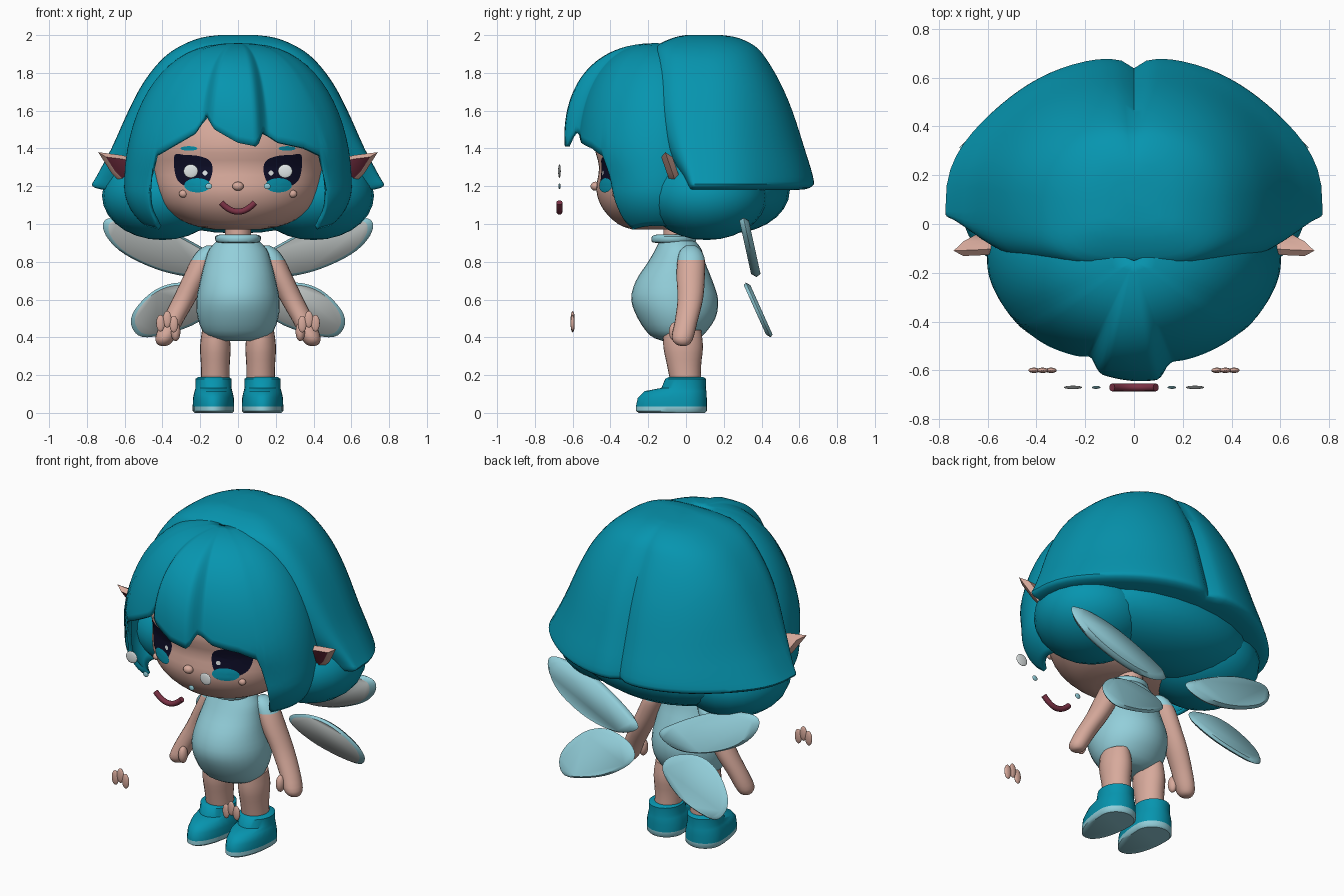
import bpy, bmesh, math
from mathutils import Vector
from mathutils.bvhtree import BVHTree

old = bpy.data.objects.get("Cube")
if old:
    bpy.data.objects.remove(old)


def material(name, r, g, b):
    m = bpy.data.materials.new(name)
    m.use_nodes = True
    m.diffuse_color = (r, g, b, 1)
    bsdf = next(n for n in m.node_tree.nodes if n.type == 'BSDF_PRINCIPLED')
    bsdf.inputs["Base Color"].default_value = (r, g, b, 1)
    bsdf.inputs["Roughness"].default_value = 0.7
    return m


TEAL = material("teal", 0.002, 0.3, 0.43)
SKIN = material("skin", 0.68, 0.4, 0.33)
PALE = material("pale_blue", 0.29, 0.62, 0.7)
PEARL = material("pearl_grey", 0.56, 0.6, 0.59)
WHITE = material("white", 0.8, 0.85, 0.85)
NAVY = material("navy", 0.004, 0.004, 0.02)
ROSE = material("dark_rose", 0.2, 0.032, 0.06)


def finish(name, bm, mats, rule=None, angle=45):
    """Turn a bmesh into a smooth object; rule picks a material per face."""
    bmesh.ops.remove_doubles(bm, verts=bm.verts, dist=0.0001)
    bmesh.ops.recalc_face_normals(bm, faces=bm.faces)
    for f in bm.faces:
        f.smooth = True
        if rule:
            f.material_index = rule(f.calc_center_median())
    mesh = bpy.data.meshes.new(name)
    bm.to_mesh(mesh)
    bm.free()
    mesh.set_sharp_from_angle(angle=math.radians(angle))
    for m in mats:
        mesh.materials.append(m)
    obj = bpy.data.objects.new(name, mesh)
    bpy.context.collection.objects.link(obj)
    return obj


def spline(p, q, r, s, t):
    """Smooth step from q to r, per component."""
    return [0.5 * (2 * b + (c - a) * t + (2 * a - 5 * b + 4 * c - d) * t * t
                   + (3 * b - a - 3 * c + d) * t ** 3) for a, b, c, d in zip(p, q, r, s)]


def bridge(bm, rings):
    for a, b in zip(rings, rings[1:]):
        for i in range(len(a)):
            j = (i + 1) % len(a)
            bm.faces.new((a[i], a[j], b[j], b[i]))


def loft(name, rows, mats, cx=0, cy=None, n=32, side=1, steps=3,
         front=1, back=1, flare=0, seam=0, rule=None):
    """Stack rings given as (z, half width, front y, back y, optional x)."""
    ext = [rows[0]] + rows + [rows[-1]]
    dense = [spline(*ext[i:i + 4], k / steps) for i in range(len(rows) - 1) for k in range(steps)]
    bm = bmesh.new()
    rings = []
    for z, rx, yf, yb, *x in dense + [rows[-1]]:
        mid = (yf + yb) / 2 if cy is None else cy
        ring = []
        for i in range(n):
            a = math.tau * i / n
            c, s = math.cos(a), math.sin(a)
            if s > 0:
                px = rx * c * (1 - flare * (2 - z) * (1 - c ** 8))
                py = mid + (yb - mid) * s ** back * (1 - seam * math.exp(-abs(px) / 0.05))
            else:
                px = rx * math.copysign(abs(c) ** front, c)
                py = mid + (yf - mid) * abs(s) ** front
            ring.append(bm.verts.new((side * ((x[0] if x else cx) + px), py, z)))
        rings.append(ring)
    bridge(bm, rings)
    bm.faces.new(rings[0])
    bm.faces.new(rings[-1])
    return finish(name, bm, mats, rule)


def ball(name, centre, radii, mat):
    bm = bmesh.new()
    bmesh.ops.create_uvsphere(bm, u_segments=24, v_segments=14, radius=1)
    bmesh.ops.scale(bm, vec=radii, verts=bm.verts)
    bmesh.ops.translate(bm, vec=centre, verts=bm.verts)
    return finish(name, bm, [mat])


def rounded(pts, steps=5):
    """Closed smooth loop through 2D points."""
    n = len(pts)
    return [spline(*(pts[(i + j) % n] for j in (-1, 0, 1, 2)), k / steps)
            for i in range(n) for k in range(steps)]


def oval(x, z, rx, rz, n=20):
    return [(x + rx * math.cos(math.tau * i / n), z + rz * math.sin(math.tau * i / n))
            for i in range(n)]


def scaled(outline, scale):
    c = sum((Vector(p) for p in outline), Vector((0, 0))) / len(outline)
    return [c + (Vector(p) - c) * scale for p in outline]


def plate(name, outline, side, y_at, thick, mats, rim):
    """Thin slab with a bevelled edge and an inset front face."""
    bm = bmesh.new()
    rings = [[bm.verts.new((side * q.x, y_at(q.y) + off * thick / 2, q.y))
              for q in scaled(outline, scale)]
             for scale, off in ((1 - rim, -1), (1, 0), (1 - rim, 1))]
    bridge(bm, rings)
    bm.faces.new(rings[-1])
    bm.faces.new(rings[0]).material_index = 1
    return finish(name, bm, mats, angle=60)


# Head
head = loft("head", [(0.97, 0.12, -0.28, 0), (1, 0.26, -0.36, 0.1), (1.08, 0.38, -0.44, 0.2),
                     (1.18, 0.43, -0.475, 0.25), (1.3, 0.45, -0.46, 0.3), (1.42, 0.45, -0.48, 0.3),
                     (1.6, 0.41, -0.42, 0.3), (1.75, 0.28, -0.28, 0.25)], [SKIN], n=56)
tree = BVHTree.FromPolygons([v.co for v in head.data.vertices],
                            [p.vertices[:] for p in head.data.polygons])


def face_y(x, z):
    hit = tree.ray_cast(Vector((x, -2, z)), Vector((0, 1, 0)))[0]
    return hit.y if hit else -0.4


def decal(name, outline, side, mat, lift):
    """Thin patch that follows the face."""
    bm = bmesh.new()
    rings = [[bm.verts.new((side * p.x, face_y(side * p.x, p.y) - lift, p.y))
              for p in scaled(outline, scale)] for scale in (1, 0.7, 0.4, 0.1)]
    bridge(bm, rings)
    bm.faces.new(rings[-1])
    return finish(name, bm, [mat])


# Back hair dome with a centre seam and flared sides
loft("hair_dome", [(2, 0.1, 0, 0.2), (1.985, 0.2, -0.07, 0.29), (1.94, 0.31, -0.16, 0.38),
                   (1.87, 0.405, -0.18, 0.44), (1.75, 0.5, -0.19, 0.51), (1.6, 0.58, -0.19, 0.575),
                   (1.4, 0.67, -0.13, 0.64), (1.25, 0.75, -0.03, 0.685), (1.2, 0.77, 0, 0.68),
                   (1.18, 0.68, 0.01, 0.6), (1.18, 0.4, 0.02, 0.35)],
     [TEAL], cy=0.05, n=80, front=0.6, back=0.7, flare=0.2, seam=0.08)
ball("hair_nape", (0, 0.23, 1.18), (0.56, 0.32, 0.23), TEAL)

# Fringe and front locks: dome section whose hem follows a height table
HEM = [(-0.59, 1), (-0.53, 0.98), (-0.5, 1.02), (-0.47, 1.14), (-0.44, 1.36), (-0.36, 1.41),
       (-0.24, 1.48), (-0.18, 1.58), (-0.13, 1.5), (0, 1.43), (0.1, 1.41), (0.13, 1.49),
       (0.22, 1.43), (0.36, 1.4), (0.44, 1.36), (0.47, 1.14), (0.5, 1.02), (0.53, 0.98), (0.59, 1)]


def hem(x):
    for (x0, z0), (x1, z1) in zip(HEM, HEM[1:]):
        if x <= x1:
            return z0 + (z1 - z0) * max(0, (x - x0) / (x1 - x0))
    return 1


def ramp(x, a, b):
    t = min(1, max(0, (x - a) / (b - a)))
    return t * t * (3 - 2 * t)


bm = bmesh.new()
columns = []
for i in range(181):
    a = math.radians(i * 1.3 - 27)
    s, wide = math.sin(a), 0.59 * math.cos(a)
    key = wide if s > 0 else math.copysign(0.59, wide)
    drop = hem(key) - 1.2
    end = math.acos(drop / (0.745 if drop > 0 else 0.32))
    strand = ramp(key, -0.21, -0.14) * (1 - ramp(key, 0.09, 0.17))
    col = []
    for k in range(25):
        t = k / 24
        c = math.cos(end * t)
        r = math.sin(end * t) ** 0.8
        z = 1.2 + c * (0.745 if c > 0 else 0.32)
        bulge = (0.05 + 0.07 * strand) * math.sin(2.2 * t) - 0.07 * (1 - ramp(z, 1.2, 1.42))
        y = -0.15 - 0.4 * r * s - bulge * max(s, 0)
        col.append(bm.verts.new((wide * r, y, z)))
    columns.append(col)
for a, b in zip(columns, columns[1:]):
    for k in range(24):
        bm.faces.new((a[k], b[k], b[k + 1], a[k + 1]))
fringe = finish("fringe", bm, [TEAL])
solid = fringe.modifiers.new("thickness", 'SOLIDIFY')
solid.thickness, solid.offset = 0.025, 0

# Torso, neck and collar
loft("bodysuit", [(0.38, 0.08, -0.12, 0.04), (0.41, 0.17, -0.19, 0.09), (0.5, 0.213, -0.255, 0.155),
                  (0.6, 0.22, -0.29, 0.17), (0.7, 0.2, -0.265, 0.14), (0.8, 0.175, -0.2, 0.1),
                  (0.87, 0.15, -0.16, 0.08), (0.93, 0.09, -0.13, 0.03)], [PALE])
loft("neck", [(0.88, 0.07, -0.12, 0.04), (1.05, 0.07, -0.12, 0.04)], [SKIN])
loft("collar", [(0.9, 0.09, -0.15, 0.03), (0.905, 0.115, -0.18, 0.05), (0.935, 0.12, -0.18, 0.055),
                (0.945, 0.09, -0.15, 0.03)], [PALE])

# Nose and mouth
ball("nose", (0, -0.48, 1.2), (0.03, 0.025, 0.024), SKIN)
curve = bpy.data.curves.new("mouth", 'CURVE')
curve.dimensions = '3D'
curve.bevel_depth = 0.016
curve.use_fill_caps = True
line = curve.splines.new('POLY')
line.points.add(12)
for i, p in enumerate(line.points):
    x = -0.09 + 0.015 * i
    p.co = (x, -0.67, 1.065 + 6 * x * x, 1)
curve.materials.append(ROSE)
bpy.context.collection.objects.link(bpy.data.objects.new("mouth", curve))

EYE = rounded([(0.135, 1.28), (0.15, 1.335), (0.21, 1.36), (0.28, 1.365), (0.335, 1.365),
               (0.335, 1.28), (0.31, 1.22), (0.24, 1.19), (0.165, 1.21)])
UPPER = rounded([(0.07, 0.78), (0.2, 0.72), (0.4, 0.75), (0.6, 0.84), (0.7, 0.94),
                 (0.705, 1.02), (0.6, 1.03), (0.4, 0.98), (0.18, 0.87)])
LOWER = rounded([(0.1, 0.57), (0.25, 0.46), (0.48, 0.4), (0.56, 0.45), (0.55, 0.54),
                 (0.44, 0.65), (0.3, 0.69), (0.14, 0.65)])
EAR = [(0.5, 1.23), (0.59, 1.19), (0.67, 1.27), (0.74, 1.38), (0.62, 1.365), (0.5, 1.34)]

for s, tag in ((1, "left"), (-1, "right")):
    # Hair lobe under the dome
    ball(tag + "_hair_lobe", (s * 0.4, 0.11, 1.15), (0.32, 0.32, 0.235), TEAL)

    # Eyes, brows, cheeks, floating glints
    decal(tag + "_eye", EYE, s, NAVY, 0.004)
    decal(tag + "_iris", oval(0.215, 1.205, 0.07, 0.038), s, TEAL, 0.007)
    decal(tag + "_eye_spark", oval(0.175, 1.27, 0.013, 0.013), s, WHITE, 0.008)
    decal(tag + "_brow", oval(0.26, 1.4, 0.045, 0.012), s, TEAL, 0.006)
    ball(tag + "_cheek", (s * 0.29, face_y(s * 0.29, 1.16), 1.16), (0.022, 0.018, 0.02), SKIN)
    ball(tag + "_large_glint", (s * 0.25, -0.67, 1.28), (0.038, 0.007, 0.036), WHITE)
    ball(tag + "_small_glint", (s * 0.155, -0.67, 1.2), (0.018, 0.006, 0.016), PALE)

    # Ears and wings
    plate(tag + "_ear", EAR, s, lambda z: -0.075 - 0.35 * (z - 1.28), 0.06, [SKIN, ROSE], 0.3)
    plate(tag + "_upper_wing", UPPER, s, lambda z: 0.34 - 0.22 * (z - 0.87), 0.05, [PALE, PEARL], 0.1)
    plate(tag + "_lower_wing", LOWER, s, lambda z: 0.38 - 0.45 * (z - 0.55), 0.035, [PALE, PEARL], 0.1)

    # Arm with short sleeve, thumb and detached fingers
    loft(tag + "_arm", [(0.885, 0.02, 0, 0.05, 0.15), (0.86, 0.05, -0.03, 0.08, 0.16),
                        (0.81, 0.063, -0.045, 0.1, 0.185), (0.72, 0.066, -0.05, 0.1, 0.225),
                        (0.6, 0.063, -0.045, 0.09, 0.285), (0.48, 0.058, -0.06, 0.06, 0.35),
                        (0.4, 0.052, -0.075, 0.04, 0.385), (0.365, 0.035, -0.055, 0.02, 0.393),
                        (0.355, 0.015, -0.03, 0, 0.395)],
         [SKIN, PALE], n=20, side=s, rule=lambda c: int(c.z > 0.81))
    ball(tag + "_thumb", (s * 0.33, -0.06, 0.43), (0.025, 0.03, 0.05), SKIN)
    for k in range(3):
        ball(tag + "_finger", (s * (0.34 + 0.035 * k), -0.6, (0.47, 0.495, 0.475)[k]),
             (0.023, 0.011, 0.044), SKIN)

    # Leg and boot
    loft(tag + "_leg", [(0.15, 0.075, -0.08, 0.08), (0.25, 0.076, -0.1, 0.08),
                        (0.35, 0.081, -0.12, 0.09), (0.44, 0.07, -0.12, 0.08)],
         [SKIN], cx=0.12, n=24, side=s)
    loft(tag + "_boot", [(0, 0.1, -0.25, 0.1), (0.01, 0.11, -0.265, 0.11), (0.035, 0.11, -0.265, 0.11),
                         (0.08, 0.108, -0.255, 0.11), (0.115, 0.1, -0.22, 0.108),
                         (0.132, 0.095, -0.13, 0.105), (0.18, 0.096, -0.11, 0.107),
                         (0.19, 0.08, -0.09, 0.09)],
         [TEAL, PALE], cx=0.13, cy=0, side=s, steps=1, rule=lambda c: int(c.z < 0.03))
